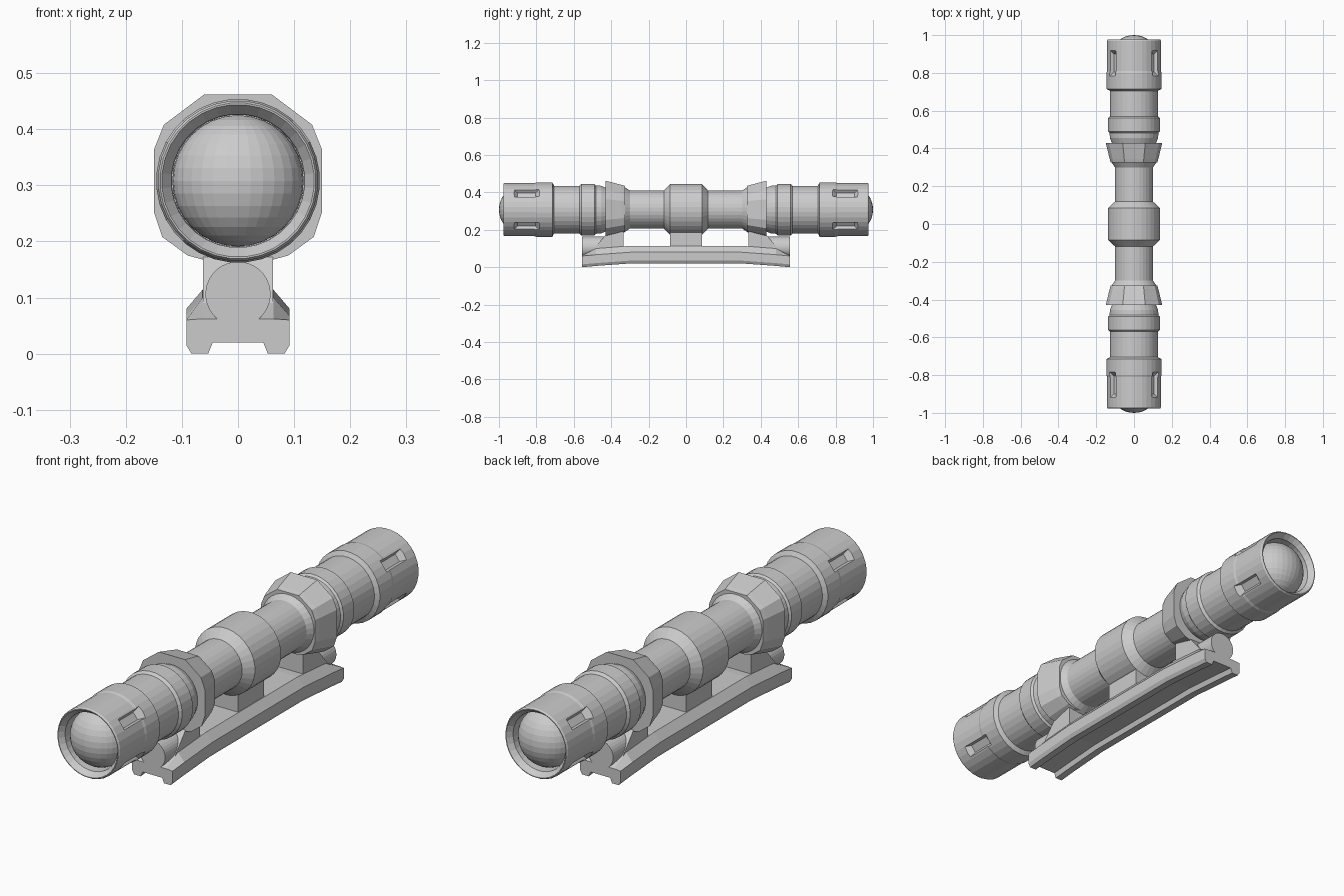
import bpy, bmesh
from math import sin, cos, pi, radians
from mathutils import Vector, Matrix

if "Cube" in bpy.data.objects:
    bpy.data.objects.remove(bpy.data.objects["Cube"], do_unlink=True)

AXIS_Z = 0.308
SIDES = 32

metal = bpy.data.materials.new("light_grey_metal")
metal.use_nodes = True
grey = (0.6, 0.6, 0.6, 1)
metal.diffuse_color = grey
metal.node_tree.nodes["Principled BSDF"].inputs["Base Color"].default_value = grey


def finish(name, bm):
    bmesh.ops.recalc_face_normals(bm, faces=bm.faces)
    mesh = bpy.data.meshes.new(name)
    bm.to_mesh(mesh)
    bm.free()
    mesh.materials.append(metal)
    obj = bpy.data.objects.new(name, mesh)
    bpy.context.collection.objects.link(obj)
    return obj


def loft(name, rings, bm=None):
    """Skin a list of closed rings of points and cap both ends."""
    bm = bm or bmesh.new()
    loops = [[bm.verts.new(p) for p in ring] for ring in rings]
    n = len(loops[0])
    for a, b in zip(loops, loops[1:]):
        for i in range(n):
            j = (i + 1) % n
            bm.faces.new((a[i], a[j], b[j], b[i]))
    bm.faces.new(loops[0])
    bm.faces.new(loops[-1])
    return finish(name, bm)


def circle(y, r, z=AXIS_Z):
    steps = [2 * pi * (i + 0.5) / SIDES for i in range(SIDES)]
    return [(r * cos(a), y, z + r * sin(a)) for a in steps]


def lathe(name, profile, z=AXIS_Z):
    return loft(name, [circle(y, r, z) for y, r in profile])


def mirrored(half):
    return half + [(-x, z) for x, z in reversed(half)]


def box(name, x, y0, y1, z0, z1, lean=0):
    """Block whose upper y0 edge can lean along y."""
    low = [(-x, y0, z0), (x, y0, z0), (x, y1, z0), (-x, y1, z0)]
    high = [(-x, y0 + lean, z1), (x, y0 + lean, z1), (x, y1, z1), (-x, y1, z1)]
    return loft(name, [low, high])


# Main tube with the swollen middle and the two collars
half_tube = [(0.085, 0.137), (0.118, 0.102), (0.3, 0.102), (0.335, 0.125),
             (0.43, 0.118), (0.455, 0.128), (0.482, 0.13), (0.49, 0.138),
             (0.56, 0.138), (0.57, 0.128), (0.74, 0.128)]
lathe("main_tube", [(-y, r) for y, r in reversed(half_tube)] + half_tube)

# Flared octagonal clamp outline
clamp = mirrored([(0.06, 0.154), (0.132, 0.1), (0.15, 0.055), (0.15, -0.055),
                  (0.135, -0.1), (0.09, -0.133), (0.05, -0.144)])

for s, end in ((-1, "front"), (1, "back")):
    loft(end + "_clamp", [[(x * k, s * y, AXIS_Z + z * k) for x, z in clamp]
                          for y, k in ((0.325, 0.82), (0.345, 0.86), (0.43, 1))])

    # Hollow end cap with a bevelled rim
    cap = lathe(end + "_cap", [(s * y, r) for y, r in (
        (0.705, 0.128), (0.715, 0.146), (0.8, 0.146), (0.81, 0.143), (0.97, 0.143),
        (0.977, 0.139), (0.977, 0.136), (0.955, 0.119), (0.89, 0.118))])

    # Four tapered grip slots cut into the cap
    bm = bmesh.new()
    for angle in (38, 142, 218, 322):
        turn = Matrix.Rotation(radians(-angle), 3, "Y")
        faces = []
        for r, w, y0, y1 in ((0.122, 0.016, 0.805, 0.9), (0.16, 0.031, 0.77, 0.935)):
            corners = ((y0, -w), (y0, w), (y1, w), (y1, -w))
            faces.append([bm.verts.new(turn @ Vector((r, s * y, t)) +
                                       Vector((0, 0, AXIS_Z))) for y, t in corners])
        low, high = faces
        bm.faces.new(low)
        bm.faces.new(high)
        for i in range(4):
            j = (i + 1) % 4
            bm.faces.new((low[i], low[j], high[j], high[i]))
    cutter = finish(end + "_slot_cutter", bm)
    cutter.hide_render = True
    cutter.hide_viewport = True
    cut = cap.modifiers.new("slots", "BOOLEAN")
    cut.operation = "DIFFERENCE"
    cut.solver = "EXACT"
    cut.object = cutter

    # Domed lens
    bm = bmesh.new()
    bmesh.ops.create_uvsphere(bm, u_segments=32, v_segments=16, radius=1)
    bmesh.ops.scale(bm, vec=(0.117, 0.1, 0.117), verts=bm.verts)
    bmesh.ops.translate(bm, vec=(0, s * 0.9, AXIS_Z), verts=bm.verts)
    finish(end + "_lens", bm)

    # Clamp foot and the round pin under it
    box(end + "_clamp_foot", 0.062, s * 0.5, s * 0.335, 0.09, 0.19, -s * 0.085)
    lathe(end + "_pin", [(s * 0.557, 0.058), (s * 0.4, 0.058)], 0.106)

box("middle_post", 0.06, -0.085, 0.085, 0.09, 0.22)

# Arched mounting rail: (y, lift, ridge height)
rail = []
for y, lift, ridge in ((-0.557, 0, 0.062), (-0.48, 0.007, 0.1), (-0.3, 0.02, 0.114),
                       (0.3, 0.02, 0.114), (0.48, 0.007, 0.1), (0.557, 0, 0.062)):
    section = mirrored([(0.063, ridge), (0.092, 0.06 + lift), (0.092, 0.015 + lift),
                        (0.083, lift), (0.053, lift), (0.045, 0.02 + lift)])
    rail.append([(x, y, z) for x, z in section])
loft("mounting_rail", rail)
